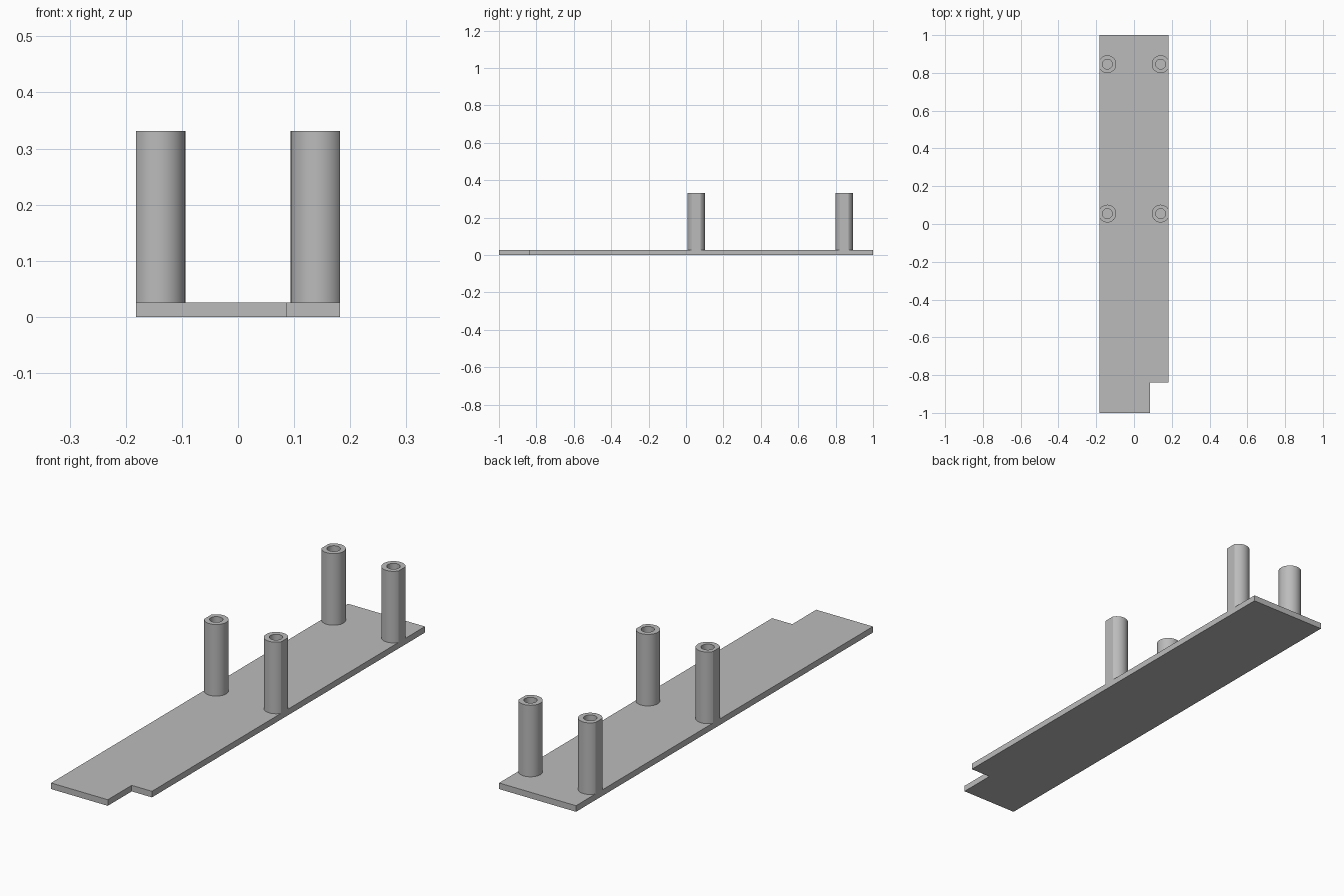
import bpy, bmesh, math

cube = bpy.data.objects.get("Cube")
if cube:
    bpy.data.objects.remove(cube, do_unlink=True)

HALF_W, PLATE_T, POST_TOP = 0.1815, 0.026, 0.331
POST_X, POST_R, HOLE_R = 0.141, 0.047, 0.026

grey = bpy.data.materials.new("plain grey")
grey.use_nodes = True
color = (0.5, 0.5, 0.5, 1)
grey.diffuse_color = color
grey.node_tree.nodes["Principled BSDF"].inputs["Base Color"].default_value = color


def make_object(name, bm):
    bmesh.ops.recalc_face_normals(bm, faces=bm.faces)
    mesh = bpy.data.meshes.new(name)
    bm.to_mesh(mesh)
    bm.free()
    mesh.materials.append(grey)
    obj = bpy.data.objects.new(name, mesh)
    bpy.context.collection.objects.link(obj)
    return obj


# Base plate with one notched front corner
def make_plate():
    outline = [(-HALF_W, -1), (0.086, -1), (0.086, -0.839),
               (HALF_W, -0.839), (HALF_W, 1), (-HALF_W, 1)]
    bm = bmesh.new()
    face = bm.faces.new([bm.verts.new((x, y, 0)) for x, y in outline])
    top = bmesh.ops.extrude_face_region(bm, geom=[face])["geom"]
    verts = [v for v in top if isinstance(v, bmesh.types.BMVert)]
    bmesh.ops.translate(bm, verts=verts, vec=(0, 0, PLATE_T))
    return make_object("base_plate", bm)


# Hollow standoff, its outer side cut flat in line with the plate edge
def make_post(name, side, y):
    flat = HALF_W - POST_X
    a = math.acos(flat / POST_R)
    arc, chord = 48, 12
    angles = [a + (2 * math.pi - 2 * a) * i / arc for i in range(arc)]
    angles += [-a + 2 * a * i / chord for i in range(chord)]

    def outer(t):
        return flat / math.cos(t) if math.cos(t) * POST_R > flat else POST_R

    def hole(t):
        return HOLE_R

    bm = bmesh.new()
    rings = [[bm.verts.new((side * (POST_X + r(t) * math.cos(t)),
                            y + r(t) * math.sin(t), z)) for t in angles]
             for r, z in ((outer, PLATE_T), (outer, POST_TOP),
                          (hole, POST_TOP), (hole, PLATE_T))]
    n = len(angles)
    for k, ring in enumerate(rings):
        after = rings[(k + 1) % len(rings)]
        for i in range(n):
            j = (i + 1) % n
            bm.faces.new((ring[i], ring[j], after[j], after[i]))
    obj = make_object(name, bm)
    bpy.ops.object.select_all(action="DESELECT")
    obj.select_set(True)
    bpy.context.view_layer.objects.active = obj
    bpy.ops.object.shade_smooth_by_angle(angle=math.radians(25))


make_plate()
for row, y in (("middle", 0.055), ("back", 0.846)):
    for label, side in (("left", 1), ("right", -1)):
        make_post(f"{row}_{label}_post", side, y)
